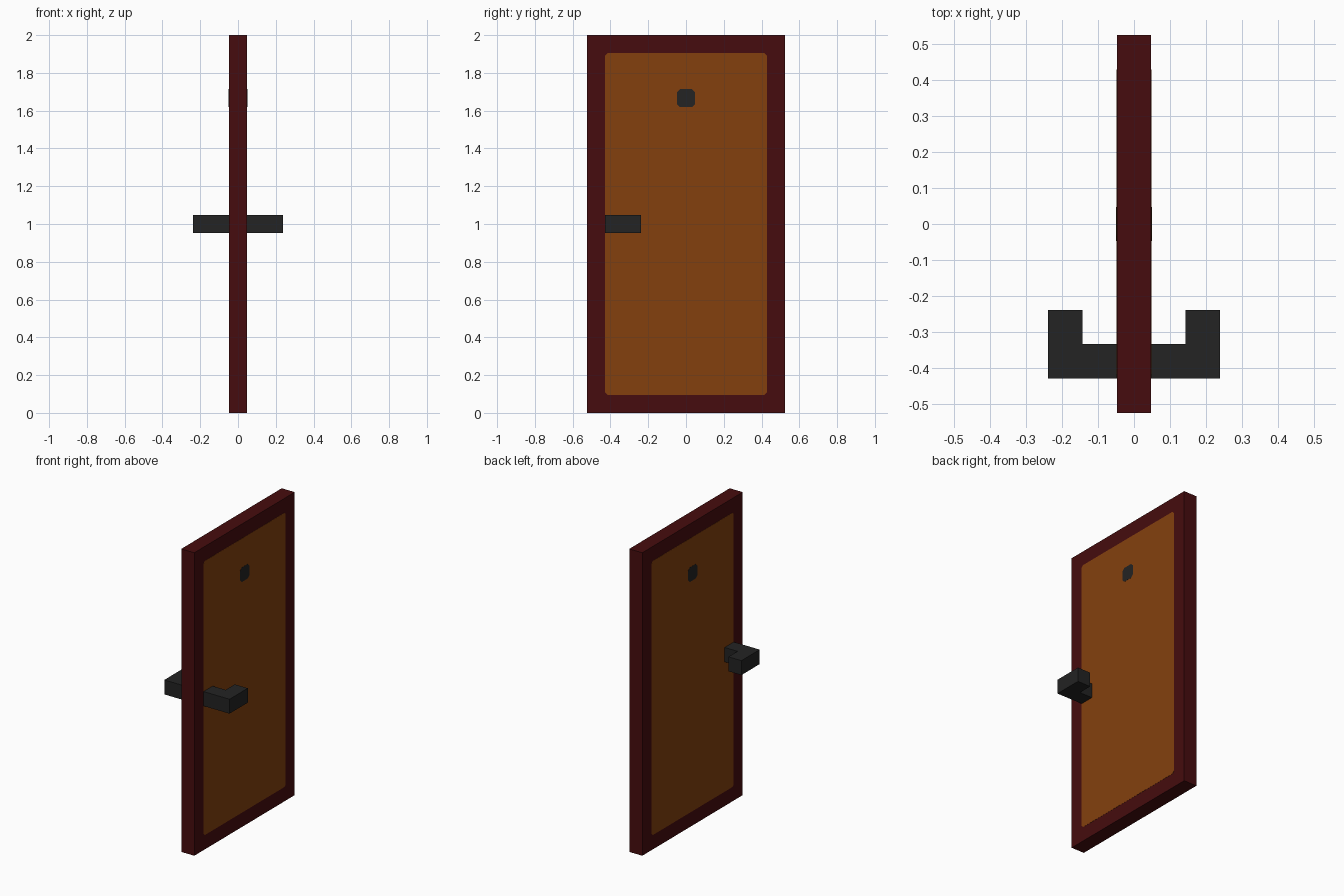
import bpy
import bmesh

cube = bpy.data.objects.get("Cube")
if cube:
    bpy.data.objects.remove(cube, do_unlink=True)

U = 2 / 21          # module: door thickness
HALF = U / 2
SKIN = 0.001        # how far painted plates stand proud


def material(name, rgb):
    m = bpy.data.materials.new(name)
    m.use_nodes = True
    m.diffuse_color = (*rgb, 1)
    bsdf = m.node_tree.nodes["Principled BSDF"]
    bsdf.inputs["Base Color"].default_value = (*rgb, 1)
    bsdf.inputs["Roughness"].default_value = 0.8
    return m


frame_red = material("dark red wood", (0.061, 0.0037, 0.0044))
panel_orange = material("orange wood", (0.231, 0.051, 0.004))
metal_black = material("black metal", (0.0168, 0.0168, 0.0168))


def prism(name, outline, depth, mat):
    """Extrude a closed outline of 3D points along the vector depth."""
    bm = bmesh.new()
    face = bm.faces.new([bm.verts.new(p) for p in outline])
    top = bmesh.ops.extrude_face_region(bm, geom=[face])["geom"]
    bmesh.ops.translate(bm, vec=depth,
                        verts=[g for g in top if isinstance(g, bmesh.types.BMVert)])
    bmesh.ops.recalc_face_normals(bm, faces=bm.faces)
    mesh = bpy.data.meshes.new(name)
    bm.to_mesh(mesh)
    bm.free()
    mesh.materials.append(mat)
    obj = bpy.data.objects.new(name, mesh)
    bpy.context.collection.objects.link(obj)
    return obj


def cut_corner_plate(name, side, half_w, z0, z1, cut, proud, mat):
    """Thin plate on a door face, with clipped corners."""
    w, c = half_w, cut
    yz = [(-w + c, z0), (w - c, z0), (w, z0 + c), (w, z1 - c),
          (w - c, z1), (-w + c, z1), (-w, z1 - c), (-w, z0 + c)]
    x = side * (HALF - 0.002)
    prism(name, [(x, y, z) for y, z in yz], (side * (0.002 + proud), 0, 0), mat)


# Door slab
w = 5.5 * U
prism("door_slab", [(-HALF, -w, 0), (HALF, -w, 0), (HALF, w, 0), (-HALF, w, 0)],
      (0, 0, 2), frame_red)

for label, s in (("left", 1), ("right", -1)):
    # Painted panel and peephole on each face
    cut_corner_plate(label + "_panel", s, 4.5 * U, U, 2 - U, 0.013, SKIN, panel_orange)
    cut_corner_plate(label + "_peephole", s, HALF, 17 * U, 18 * U, 0.016,
                     2 * SKIN, metal_black)

    # L-shaped lever handle, extruded upwards
    lever = [(0.5, -4.5), (2.5, -4.5), (2.5, -2.5), (1.5, -2.5), (1.5, -3.5), (0.5, -3.5)]
    prism(label + "_handle", [(s * x * U, y * U, 1 - HALF) for x, y in lever],
          (0, 0, U), metal_black)
